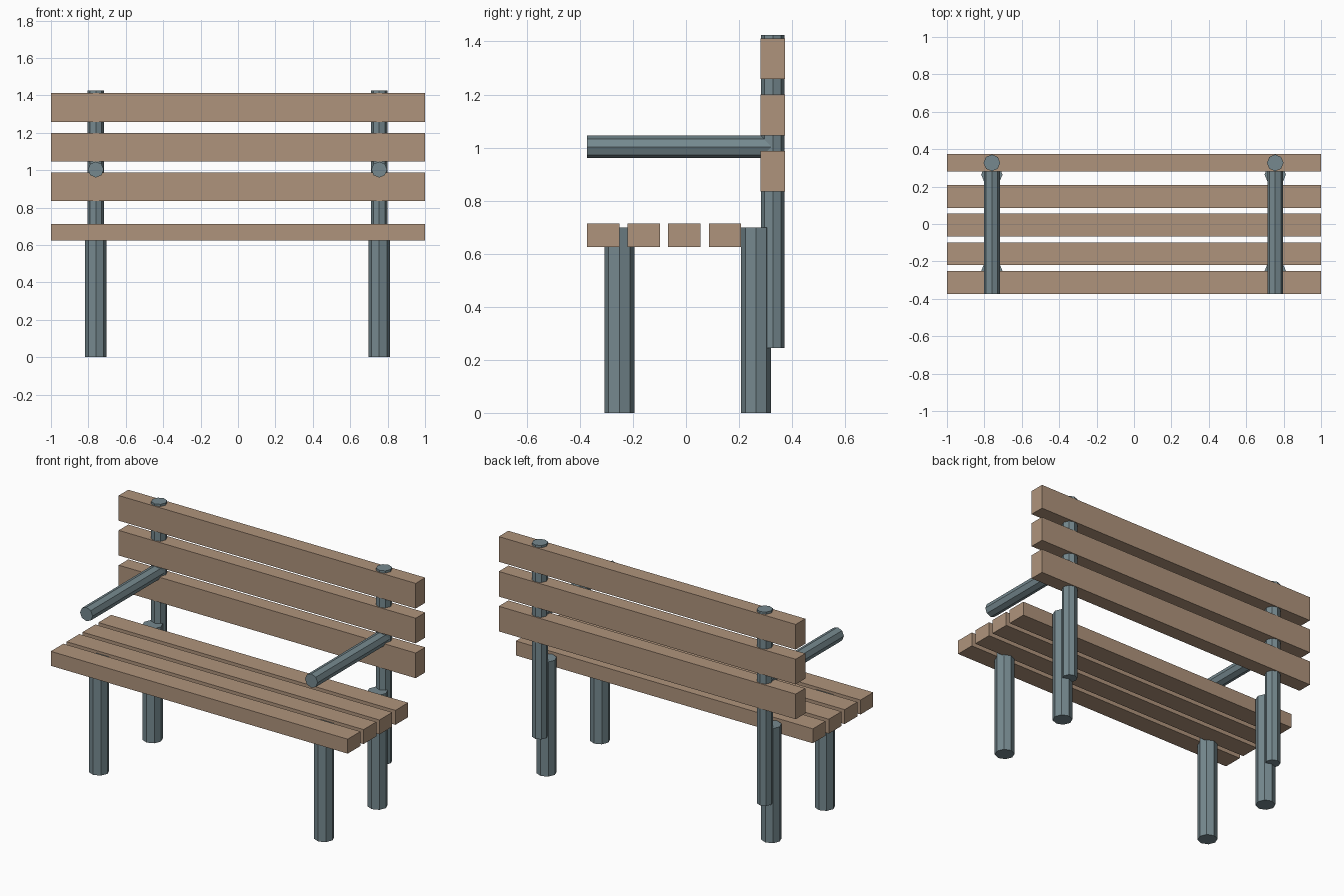
import bpy
from math import radians

cube = bpy.data.objects.get("Cube")
if cube:
    bpy.data.objects.remove(cube, do_unlink=True)


def material(name, rgb):
    mat = bpy.data.materials.new(name)
    mat.use_nodes = True
    mat.diffuse_color = (*rgb, 1)
    mat.node_tree.nodes["Principled BSDF"].inputs["Base Color"].default_value = (*rgb, 1)
    return mat


WOOD = material("warm wood", (0.43, 0.295, 0.2))
STEEL = material("blue grey steel", (0.18, 0.25, 0.275))


def plank(name, y, z, depth, height):
    bpy.ops.mesh.primitive_cube_add(size=1, location=(0, y, z))
    ob = bpy.context.object
    ob.name = name
    ob.scale = (2, depth, height)
    bpy.ops.object.transform_apply(location=False, rotation=False, scale=True)
    ob.data.materials.append(WOOD)


def pole(name, centre, radius, length, tilt=0):
    # Eight-sided pole, upright or tipped to lie along y
    bpy.ops.mesh.primitive_cylinder_add(vertices=8, radius=radius, depth=length,
                                        location=centre, rotation=(tilt, 0, 0))
    ob = bpy.context.object
    ob.name = name
    ob.data.materials.append(STEEL)


# Seat slats, front to back
for i in range(4):
    plank(f"seat_slat_{i + 1}", -0.312 + i * 0.153, 0.669, 0.122, 0.088)

# Backrest slats, bottom to top
for i in range(3):
    plank(f"back_slat_{i + 1}", 0.327, 0.911 + i * 0.212, 0.092, 0.153)

# Legs, backrest posts and armrests on each side
for side, x in (("right", -0.76), ("left", 0.755)):
    pole(f"front_leg_{side}", (x, -0.251, 0.349), 0.057, 0.698)
    pole(f"back_leg_{side}", (x, 0.264, 0.349), 0.057, 0.698)
    pole(f"back_post_{side}", (x, 0.327, 0.835), 0.0445, 1.18)
    pole(f"armrest_{side}", (x, -0.023, 1.003), 0.0425, 0.7, radians(90))
